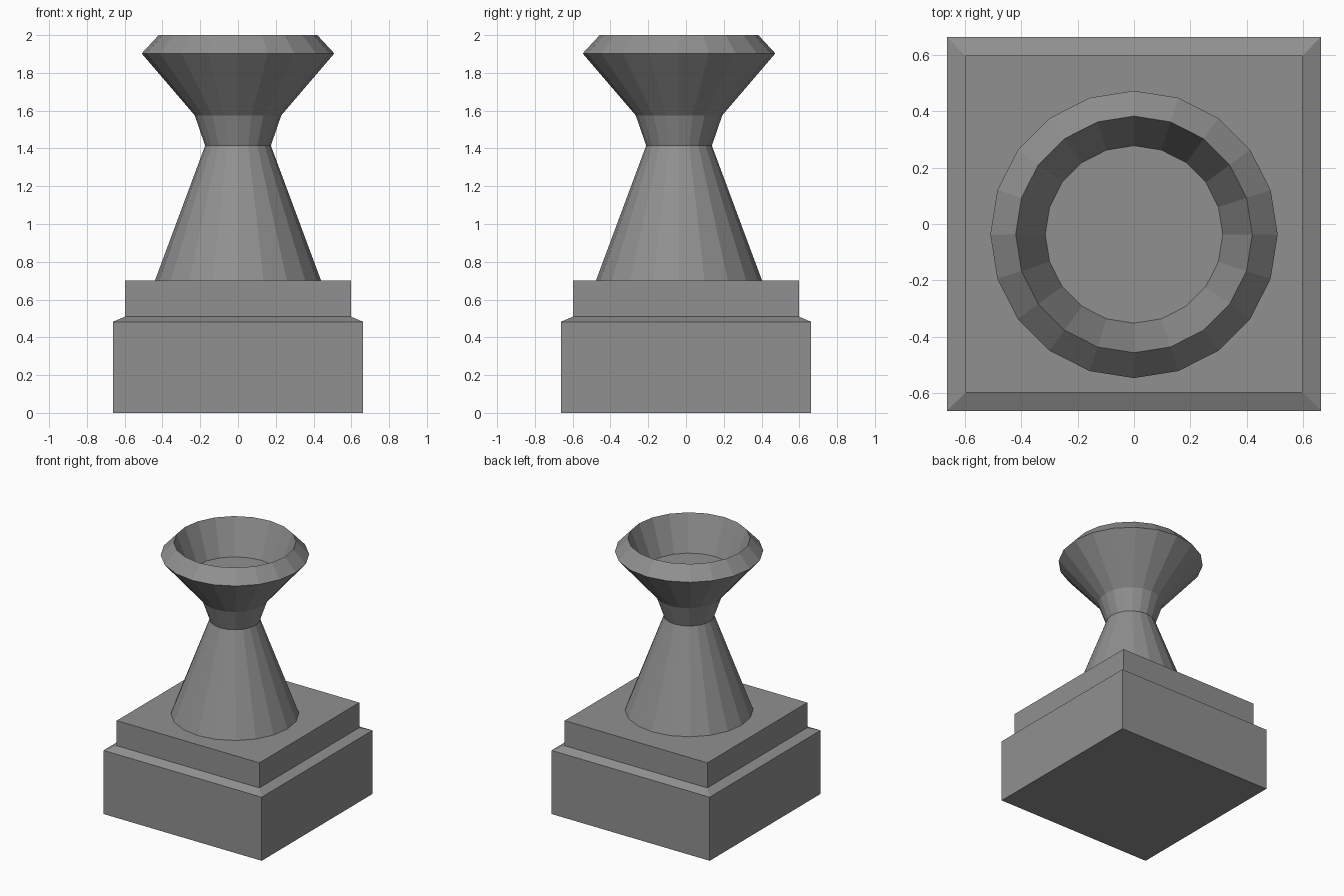
import bpy, bmesh, math

if "Cube" in bpy.data.objects:
    bpy.data.objects.remove(bpy.data.objects["Cube"])

stone = bpy.data.materials.new("grey_stone")
stone.diffuse_color = (0.28, 0.28, 0.28, 1)
stone.use_nodes = True
stone.node_tree.nodes["Principled BSDF"].inputs["Base Color"].default_value = stone.diffuse_color


def lathe(name, profile, sides, start=0.0, center=(0, 0)):
    """Stack rings of (radius, z), join them and cap both ends."""
    bm = bmesh.new()
    rings = []
    for r, z in profile:
        rings.append([bm.verts.new((
            center[0] + r * math.cos(start + math.tau * i / sides),
            center[1] + r * math.sin(start + math.tau * i / sides), z))
            for i in range(sides)])
    for a, b in zip(rings, rings[1:]):
        for i in range(sides):
            j = (i + 1) % sides
            bm.faces.new((a[i], a[j], b[j], b[i]))
    bm.faces.new(rings[0][::-1])
    bm.faces.new(rings[-1])
    bmesh.ops.recalc_face_normals(bm, faces=bm.faces)
    mesh = bpy.data.meshes.new(name)
    bm.to_mesh(mesh)
    bm.free()
    mesh.materials.append(stone)
    obj = bpy.data.objects.new(name, mesh)
    bpy.context.collection.objects.link(obj)
    return obj


# Square stepped plinth (half-widths turned into corner radii)
plinth = [(0.663, 0.0), (0.663, 0.482), (0.598, 0.51), (0.598, 0.70)]
lathe("plinth", [(h * math.sqrt(2), z) for h, z in plinth], 4, math.pi / 4)

# Round pedestal flaring into a hollow bowl, set slightly forward
lathe("pedestal_bowl", [
    (0.44, 0.70), (0.174, 1.415), (0.229, 1.575),   # stem and neck
    (0.51, 1.903), (0.42, 2.0),                     # bowl and rim
    (0.315, 1.74),                                  # inside of the bowl
], 20, center=(0, -0.037))
